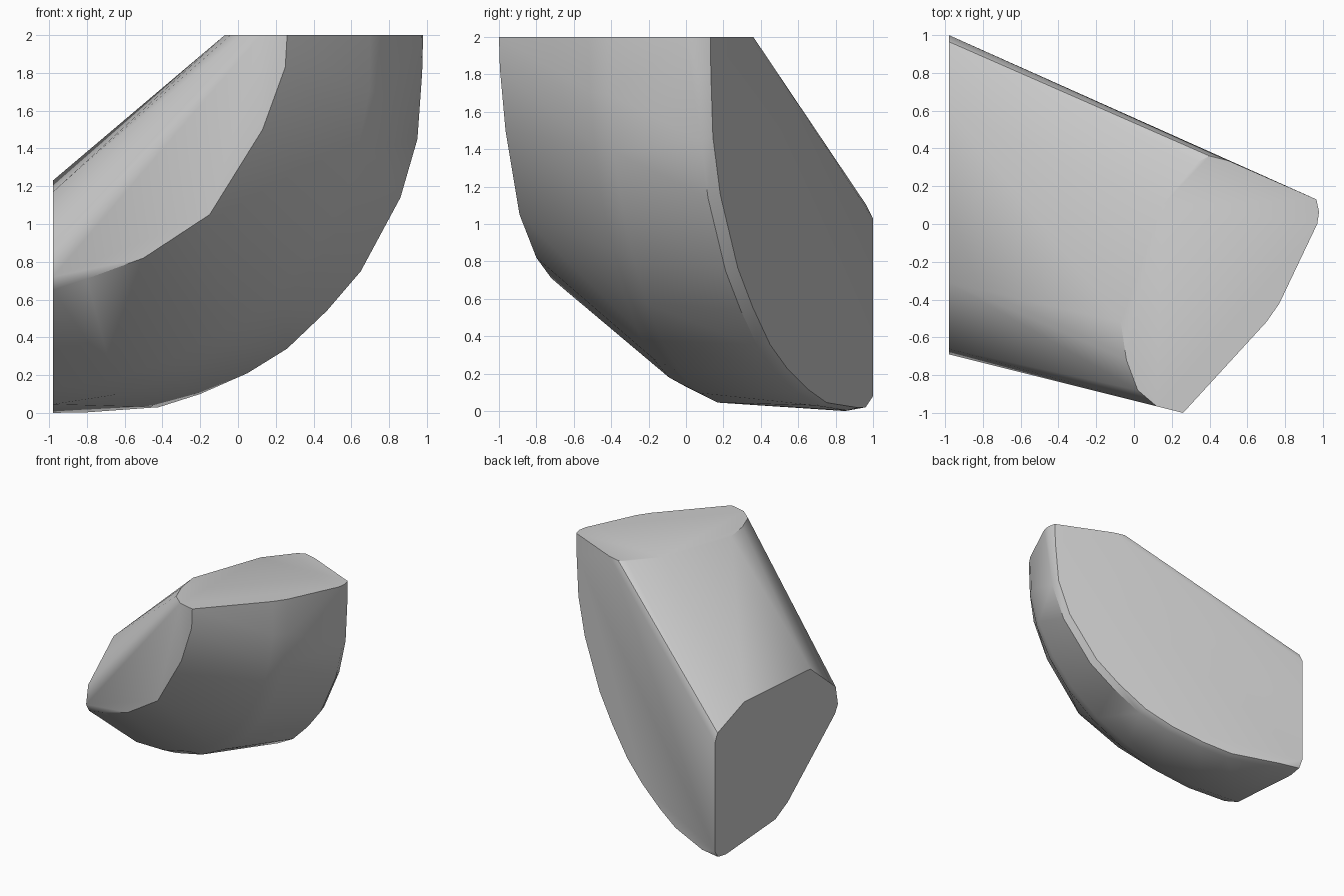
import bpy, bmesh, math

cube = bpy.data.objects.get("Cube")
if cube:
    bpy.data.objects.remove(cube, do_unlink=True)

LEFT = -0.98   # flat end plane
TOP = 2.0      # flat top plane


def back_y(x):
    """Depth of the flat back face at a given x."""
    return 1.0 - 0.447 * (x - LEFT)


def sweep(r0, r1, y0, y1, steps=9):
    """Quarter-turn ridge from the flat end to the flat top."""
    ridge = []
    for i in range(steps + 1):
        t = i / steps
        a = t * math.pi / 2
        r = r0 + (r1 - r0) * t
        s = math.sin(a)
        ridge.append((LEFT + r * s, y0 + (y1 - y0) * s, TOP - r * math.cos(a)))
    return ridge


points = []

# Outer rim, and the edge of the flat back face just behind it
rim = [(-0.8, 0.003), (-0.42, 0.03), (-0.2, 0.1), (0.05, 0.21), (0.26, 0.34),
       (0.47, 0.54), (0.65, 0.75), (0.86, 1.14), (0.95, 1.45), (0.975, 1.8), (0.98, 2)]
for x, z in rim:
    points.append((x, back_y(x) - 0.06, z))
    xi = x - 0.015 * (x - LEFT) / 2
    points.append((xi, back_y(xi), min(TOP, z + 0.015)))

# Ridges of the belly
points += sweep(1.955, 1.75, 0.17, -0.42)
points += sweep(1.87, 1.68, 0.0, -0.52)

# Front crease
points += [(0.26, -1, 2), (0.25, -0.995, 1.83), (0.13, -0.965, 1.5), (-0.15, -0.89, 1.05),
           (-0.5, -0.8, 0.82), (-0.8, -0.72, 0.71), (LEFT, -0.65, 0.65)]

# Outline of the flat end (y, z)
for y, z in [(1, 0.08), (0.96, 0.02), (0.85, 0), (-0.69, 0.72), (-0.66, 0.88),
             (-0.31, 1.17), (0.6, 1.23), (0.965, 1.1), (1, 1.03)]:
    points.append((LEFT, y, z))

# Outline of the flat top (x, y)
for x, y in [(-0.07, -0.52), (-0.04, -0.72), (0.02, -0.88), (0.12, -0.965), (0.97, 0.0),
             (0.5, 0.335), (0.4, 0.36), (0.34, 0.33), (0.15, 0.1)]:
    points.append((x, y, TOP))

# Convex stone body
bm = bmesh.new()
for p in points:
    bm.verts.new(p)
hull = bmesh.ops.convex_hull(bm, input=bm.verts[:])
loose = {g for g in hull["geom_interior"] + hull["geom_unused"]
         if isinstance(g, bmesh.types.BMVert)}
bmesh.ops.delete(bm, geom=list(loose), context='VERTS')
bmesh.ops.dissolve_limit(bm, angle_limit=math.radians(2), verts=bm.verts[:], edges=bm.edges[:])
bmesh.ops.recalc_face_normals(bm, faces=bm.faces[:])
mesh = bpy.data.meshes.new("stone_wedge")
bm.to_mesh(mesh)
bm.free()
stone = bpy.data.objects.new("stone_wedge", mesh)
bpy.context.collection.objects.link(stone)

# Plain grey
grey = bpy.data.materials.new("light_grey")
grey.use_nodes = True
colour = (0.6, 0.6, 0.6, 1)
grey.diffuse_color = colour
grey.node_tree.nodes["Principled BSDF"].inputs["Base Color"].default_value = colour
mesh.materials.append(grey)

bpy.ops.object.select_all(action='DESELECT')
stone.select_set(True)
bpy.context.view_layer.objects.active = stone
bpy.ops.object.shade_smooth_by_angle(angle=math.radians(35))
